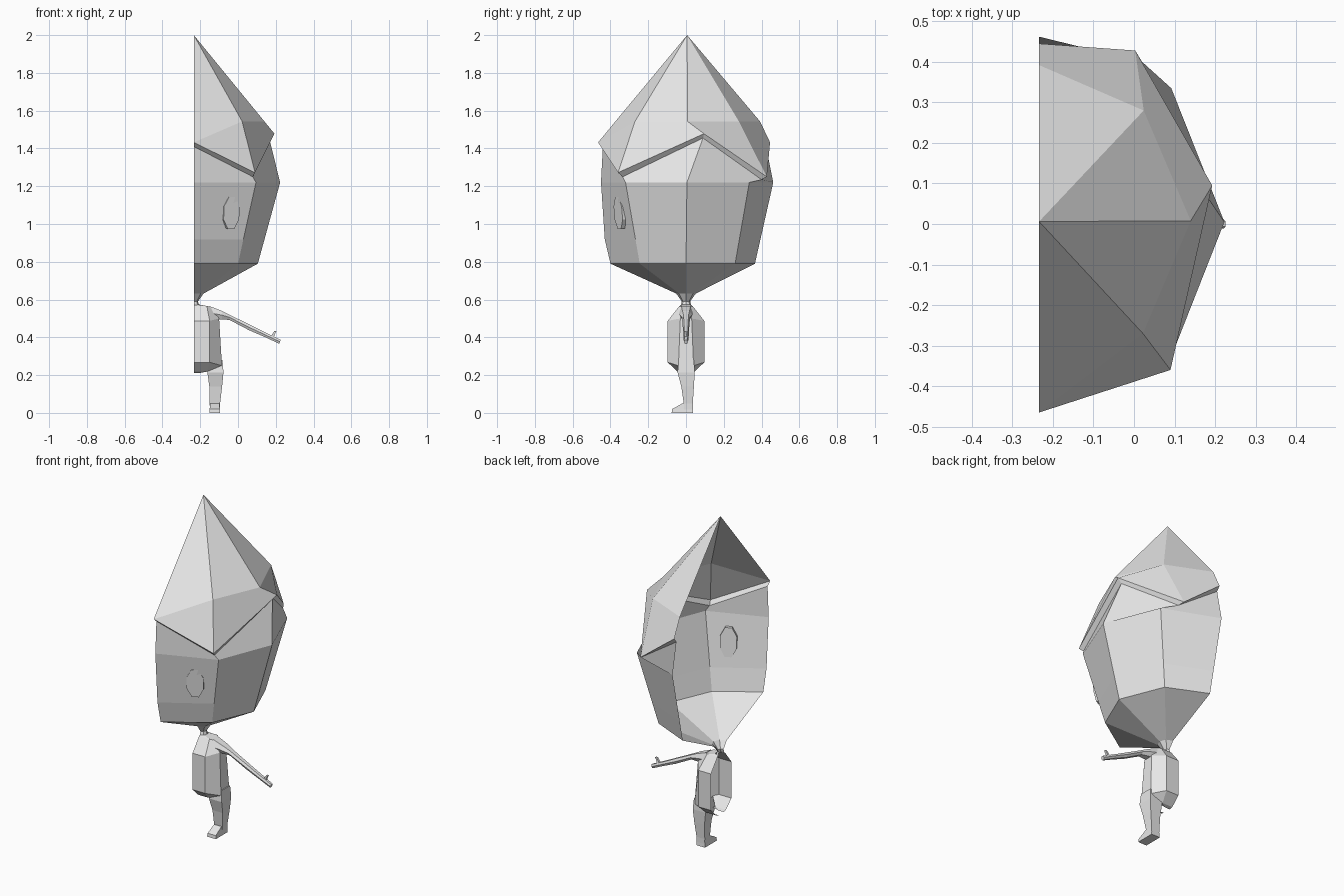
import bpy, math
from mathutils import Vector, Matrix

if "Cube" in bpy.data.objects:
    bpy.data.objects.remove(bpy.data.objects["Cube"])

grey = bpy.data.materials.new("light_grey")
grey.diffuse_color = (0.8, 0.8, 0.8, 1)
grey.use_nodes = True
grey.node_tree.nodes["Principled BSDF"].inputs["Base Color"].default_value = grey.diffuse_color
CUT = -0.234  # plane of the open half


def make(name, verts, faces):
    me = bpy.data.meshes.new(name)
    me.from_pydata([tuple(v) for v in verts], [], faces)
    me.update()
    me.materials.append(grey)
    ob = bpy.data.objects.new(name, me)
    bpy.context.collection.objects.link(ob)
    return ob


def loft(name, rings, closed=False, start=False, end=False, tip=None):
    """Skin equal rings running counter-clockwise around the path."""
    n = len(rings[0])
    verts = [v for r in rings for v in r]
    faces = []
    span = n if closed else n - 1
    for k in range(len(rings) - 1):
        for i in range(span):
            j = (i + 1) % n
            a, b = k * n, (k + 1) * n
            faces.append((a + i, a + j, b + j, b + i))
    last = (len(rings) - 1) * n
    if start:
        faces.append(tuple(reversed(range(n))))
    if end:
        faces.append(tuple(range(last, last + n)))
    if tip:
        verts.append(tip)
        faces += [(last + i, last + (i + 1) % n, len(verts) - 1) for i in range(span)]
    return make(name, verts, faces)


def half_ring(z, r):
    """Five points from front to back around the cut plane."""
    return [(CUT + r * math.sin(a), -r * math.cos(a), z)
            for a in (i * math.pi / 4 for i in range(5))]


# head and neck, open on the cut side, ending under the hat rim
jaw = [(CUT, -0.40, 0.79), (0.0, -0.245, 0.79), (0.105, 0, 0.79),
       (0.0, 0.26, 0.79), (CUT, 0.365, 0.79)]
brow = [(CUT, -0.45, 1.22), (0.095, -0.32, 1.22), (0.223, 0.005, 1.22),
        (0.092, 0.335, 1.22), (CUT, 0.462, 1.22)]


def between(t, front):
    ring = [tuple(Vector(a).lerp(Vector(b), t)) for a, b in zip(jaw, brow)]
    ring[0] = (CUT, front, ring[0][2])
    return ring


under_rim = [(CUT, -0.44, 1.41), (0.078, -0.335, 1.25), (0.165, 0.09, 1.455),
             (0.02, 0.40, 1.235), (CUT, 0.425, 1.405)]
loft("head", [half_ring(0.565, 0.03), half_ring(0.59, 0.022), half_ring(0.632, 0.052),
              jaw, between(0.3, -0.43), brow, under_rim])

# pointed hat with zigzag rim
rim = [(CUT, -0.465, 1.432), (0.09, -0.36, 1.272), (0.193, 0.095, 1.478),
       (0.003, 0.428, 1.25), (CUT, 0.445, 1.432)]
crown = [(CUT, -0.374, 1.543), (0.022, -0.27, 1.543), (0.14, 0.008, 1.543),
         (0.024, 0.28, 1.543), (CUT, 0.392, 1.543)]
hat_verts = under_rim + rim + crown + [(CUT, 0.006, 2.0)]
hat_faces = []
for i in range(4):
    hat_faces += [(i, i + 1, i + 6, i + 5), (10 + i, 11 + i, 15)]
    hat_faces += ([(5, 6, 11), (5, 11, 10)] if i == 0
                  else [(5 + i, 6 + i, 11 + i, 10 + i)])
make("hat", hat_verts, hat_faces)

# eye disc lying on the slanted face
normal = Vector((0.455, -0.885, -0.09)).normalized()
side = Vector((0, 0, 1)).cross(normal).normalized()
up = normal.cross(side)
centre = Vector((-0.04, -0.347, 1.06))
eye_rings = []
for depth in (-0.012, 0.014):
    eye_rings.append([centre + normal * depth + side * 0.05 * math.cos(a) + up * 0.092 * math.sin(a)
                      for a in (math.pi / 8 + i * math.pi / 4 for i in range(8))])
loft("eye", eye_rings, closed=True, start=True, end=True)


# torso, open on the cut side
def torso_ring(z, xc, xs, yc, ys, zs=None):
    zs = z if zs is None else zs
    return [(CUT, -yc, z), (xc, -yc, z), (xs, -ys, zs),
            (xs, ys, zs), (xc, yc, z), (CUT, yc, z)]


loft("torso", [torso_ring(0.212, -0.20, -0.16, 0.025, 0.02, 0.225),
               torso_ring(0.218, -0.165, -0.10, 0.045, 0.035, 0.235),
               torso_ring(0.268, -0.15, -0.085, 0.097, 0.04, 0.25),
               torso_ring(0.487, -0.15, -0.10, 0.097, 0.03, 0.50),
               torso_ring(0.566, -0.165, -0.14, 0.035, 0.02, 0.56),
               torso_ring(0.573, -0.21, -0.205, 0.02, 0.01)])


# arm, hand and thumb
def arm_ring(x, top, bottom, w, lean=0.0):
    m = (top + bottom) / 2
    return [(x - lean, -w * 0.6, bottom), (x - lean, w * 0.6, bottom), (x, w, m),
            (x + lean, w * 0.6, top), (x + lean, -w * 0.6, top), (x, -w, m)]


loft("arm", [arm_ring(-0.15, 0.565, 0.495, 0.04), arm_ring(-0.085, 0.54, 0.495, 0.032),
             arm_ring(-0.045, 0.52, 0.492, 0.022), arm_ring(0.06, 0.468, 0.437, 0.017),
             arm_ring(0.15, 0.423, 0.398, 0.015), arm_ring(0.222, 0.387, 0.366, 0.011, 0.004)],
     closed=True, start=True, end=True)


def box_ring(x0, x1, y0, y1, z):
    return [(x0, y0, z), (x1, y0, z), (x1, y1, z), (x0, y1, z)]


loft("thumb", [box_ring(0.168, 0.19, -0.008, 0.006, 0.402),
               box_ring(0.18, 0.194, -0.01, 0.004, 0.415),
               box_ring(0.193, 0.204, -0.01, 0.002, 0.434)],
     closed=True, start=True, end=True)

# leg running up into the flank
loft("leg", [box_ring(-0.148, -0.096, -0.01, 0.036, 0.0),
             box_ring(-0.150, -0.095, -0.012, 0.036, 0.05),
             box_ring(-0.152, -0.084, -0.025, 0.042, 0.14),
             box_ring(-0.162, -0.077, -0.045, 0.046, 0.215),
             box_ring(-0.155, -0.082, -0.038, 0.042, 0.28)],
     closed=True, start=True, end=True)

# foot wedge pointing forward
loft("foot", [box_ring(-0.152, -0.094, -0.076, 0.037, 0.0),
              box_ring(-0.150, -0.096, -0.074, 0.036, 0.02),
              box_ring(-0.148, -0.098, -0.02, 0.034, 0.05)],
     closed=True, start=True, end=True)
